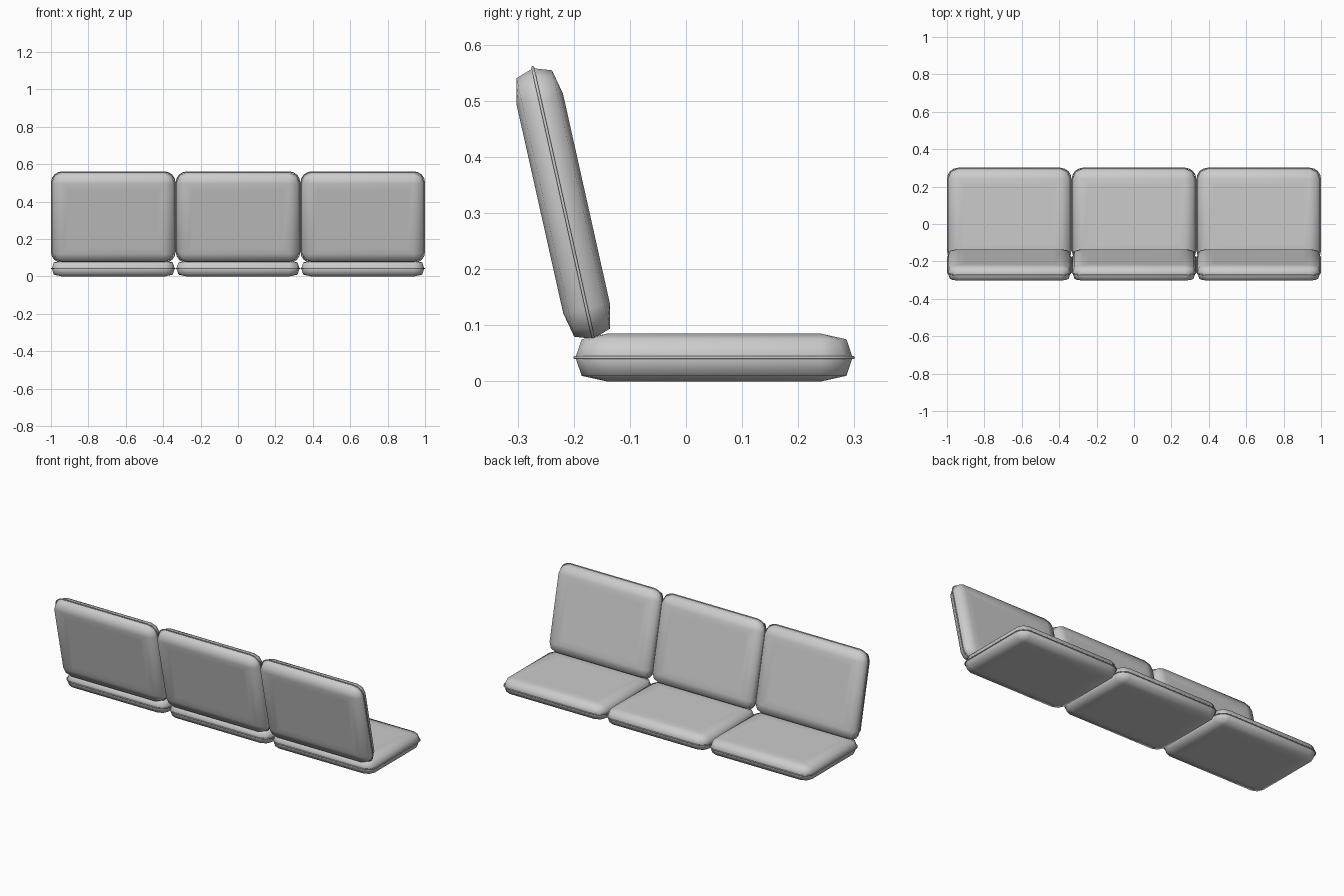
import bpy, bmesh, math
from mathutils import Vector

if "Cube" in bpy.data.objects:
    bpy.data.objects.remove(bpy.data.objects["Cube"])

HX, HY, R = 0.329, 0.247, 0.056   # cushion half sizes and corner radius


def outline(inset, z, segs):
    """Rounded rectangle, inset from the full cushion outline."""
    r = max(R - inset, 0.0)
    cx, cy = HX - inset - r, HY - inset - r
    pts = []
    for k, (sx, sy) in enumerate([(1, 1), (-1, 1), (-1, -1), (1, -1)]):
        for i in range(segs + 1):
            a = math.radians(90 * k + 90 * i / segs)
            pts.append(Vector((sx * cx + r * math.cos(a), sy * cy + r * math.sin(a), z)))
    return pts


def loft(bm, rings, closed=False):
    vs = [[bm.verts.new(p) for p in ring] for ring in rings]
    pairs = list(zip(vs, vs[1:])) + ([(vs[-1], vs[0])] if closed else [])
    for a, b in pairs:
        n = len(a)
        for i in range(n):
            j = (i + 1) % n
            bm.faces.new((a[i], a[j], b[j], b[i]))
    return vs


def finish(bm, name):
    bmesh.ops.remove_doubles(bm, verts=bm.verts, dist=1e-5)
    bmesh.ops.recalc_face_normals(bm, faces=bm.faces)
    for f in bm.faces:
        f.smooth = True
    me = bpy.data.meshes.new(name)
    bm.to_mesh(me)
    bm.free()
    return me


# padded cushion body: bevelled profile, low-poly corners
bm = bmesh.new()
half = [(0.09, 0.0425), (0.056, 0.0425), (0.011, 0.0325), (0.0, 0.0)]
profile = half + [(i, -z) for i, z in half[-2::-1]]
vs = loft(bm, [outline(i, z, 2) for i, z in profile])
bm.faces.new(vs[0])
bm.faces.new(vs[-1])
body = finish(bm, "cushion_body")

# piping: thin cord round the middle seam
bm = bmesh.new()
cord = []
for k in range(6):
    a = math.tau * k / 6
    cord.append(outline(-0.001 - 0.003 * math.cos(a), 0.003 * math.sin(a), 4))
loft(bm, cord, closed=True)
piping = finish(bm, "cushion_piping")

# three seats and three reclined backs
tilt = math.radians(90 + 12.6)
for n, x in enumerate((-0.667, 0.0, 0.667), 1):
    for part, loc, rx in (("seat", (x, 0.05, 0.0425), 0.0),
                          ("back", (x, -0.219, 0.317), tilt)):
        for suffix, me in (("cushion", body), ("piping", piping)):
            ob = bpy.data.objects.new(f"{part}_{suffix}_{n}", me)
            ob.location = loc
            ob.rotation_euler = (rx, 0, 0)
            bpy.context.collection.objects.link(ob)
